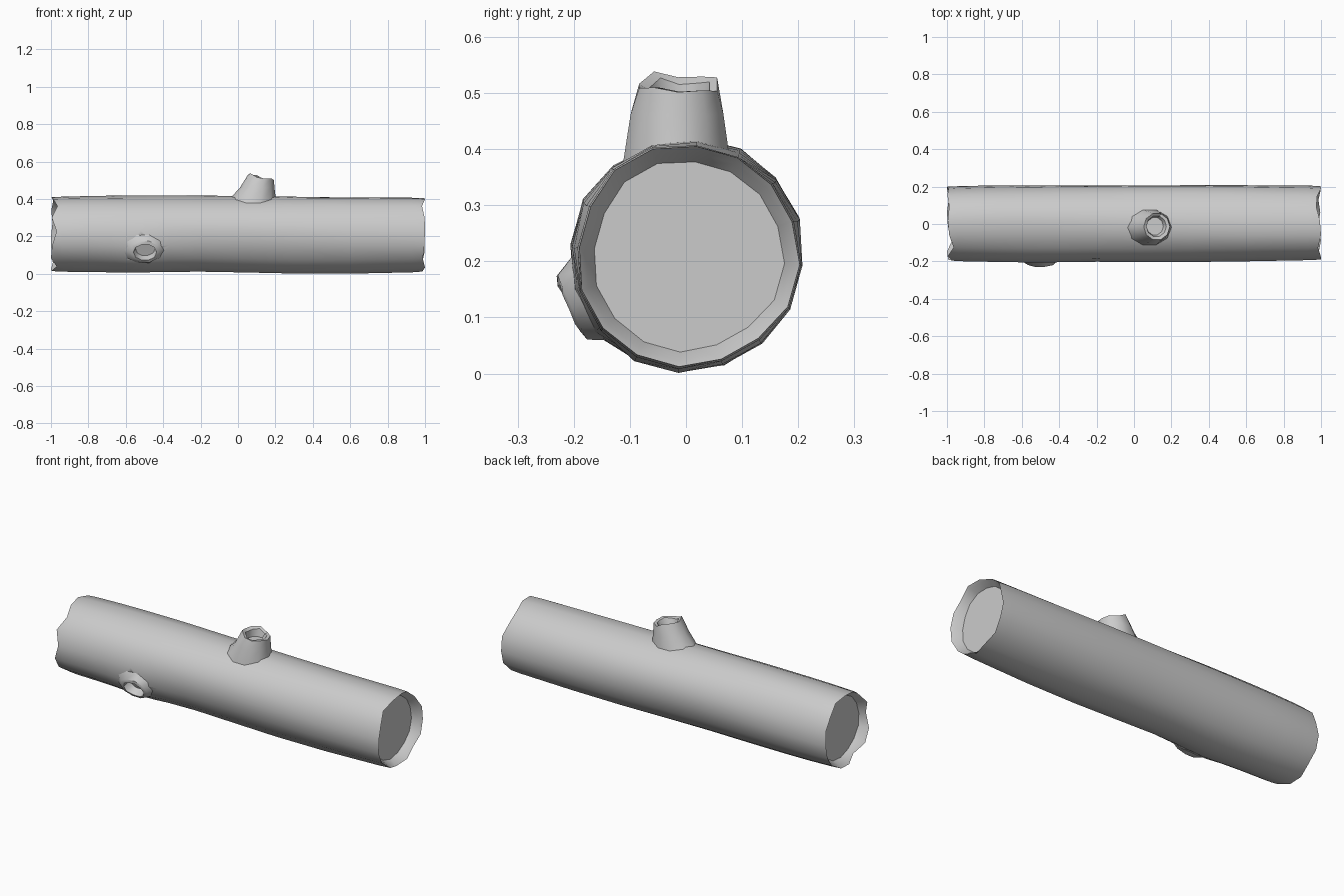
import bpy, math
from mathutils import Vector

if "Cube" in bpy.data.objects:
    bpy.data.objects.remove(bpy.data.objects["Cube"])

SIDES = 16
KNOT_ANGLE = math.radians(205)          # around +x, measured from +y towards +z
KNOT_DIR = Vector((0, math.cos(KNOT_ANGLE), math.sin(KNOT_ANGLE)))


def make(name, verts, faces):
    mesh = bpy.data.meshes.new(name)
    mesh.from_pydata(verts, [], faces)
    mesh.validate()
    obj = bpy.data.objects.new(name, mesh)
    bpy.context.collection.objects.link(obj)
    bpy.ops.object.select_all(action='DESELECT')
    obj.select_set(True)
    bpy.context.view_layer.objects.active = obj
    bpy.ops.object.mode_set(mode='EDIT')
    bpy.ops.mesh.select_all(action='SELECT')
    bpy.ops.mesh.normals_make_consistent(inside=False)
    bpy.ops.object.mode_set(mode='OBJECT')
    bpy.ops.object.shade_smooth_by_angle(angle=math.radians(42))
    return obj


def loft(name, rings):
    """Skin a list of equal rings and cap both ends."""
    n = len(rings[0])
    verts = [p for ring in rings for p in ring]
    faces = [(k * n + i, k * n + (i + 1) % n, (k + 1) * n + (i + 1) % n, (k + 1) * n + i)
             for k in range(len(rings) - 1) for i in range(n)]
    faces += [tuple(range(n))[::-1], tuple(range((len(rings) - 1) * n, len(rings) * n))]
    return make(name, verts, faces)


def trunk_ring(x, radius, jag=None, inward=0):
    ring = []
    for i in range(SIDES):
        a = 2 * math.pi * (i - 0.2) / SIDES
        px = x + (inward * jag[i] if jag else 0)
        # slight irregularity plus the swelling around the knot
        r = radius + 0.003 * math.sin(3 * a + 2 * x) + 0.002 * math.sin(5 * a - 3 * x)
        da = math.atan2(math.sin(a - KNOT_ANGLE - 0.25), math.cos(a - KNOT_ANGLE - 0.25))
        r += 0.017 * math.exp(-((x + 0.52) / 0.15) ** 2 - (da / 0.6) ** 2)
        zc = 0.212 + 0.003 * math.sin(4 * x + 2.6) - 0.003 * x
        ring.append((px, 0.003 + r * math.cos(a), zc + r * math.sin(a)))
    return ring


# Trunk with ragged bark rims and recessed ends
left_jag = [0, .008, .002, .012, .004, .012, .035, .004, .03, .006, .0, .03, .005, 0, .01, .002]
right_jag = [.004, 0, .02, .025, .006, 0, .016, .002, 0, .004, .012, 0, .016, .004, .014, .002]
rings = [trunk_ring(-0.945, 0.172), trunk_ring(-0.985, 0.186, left_jag, 1),
         trunk_ring(-1.0, 0.198, left_jag, 1)]
for x, r in ((-0.94, .201), (-0.8, .204), (-0.68, .205), (-0.6, .205), (-0.52, .205), (-0.44, .205),
             (-0.36, .205), (-0.2, .204), (0.05, .205), (0.3, .206), (0.6, .204), (0.93, .2)):
    rings.append(trunk_ring(x, r))
rings += [trunk_ring(1.0, 0.197, right_jag, -1), trunk_ring(0.985, 0.186, right_jag, -1),
          trunk_ring(0.945, 0.17)]
trunk = loft("trunk", rings)


def stub(name, axis, levels, n=10):
    """Hollow branch stub. Level: centre x, side offset, x radius, side radius,
    height from trunk axis (None follows the trunk), slope along x, raggedness."""
    side = axis.cross(Vector((1, 0, 0)))
    out = []
    for cx, cs, rx, rs, h, slope, rag in levels:
        ring = []
        for i in range(n):
            a = 2 * math.pi * i / n
            u, v = rx * math.cos(a), cs + rs * math.sin(a)
            height = math.sqrt(0.2 ** 2 - v * v) - 0.008 if h is None else h + slope * u
            height += rag * (math.sin(2.3 * i) + 0.5 * math.cos(4.1 * i))
            ring.append(Vector((cx + u, 0, 0.212)) + side * v + axis * height)
        out.append(ring)
    return loft(name, out)


# Broken branch on top (side axis is +y here)
stub("broken_branch", Vector((0, 0, 1)), [
    (0.08, -0.018, 0.122, 0.100, None, 0, 0),
    (0.103, -0.016, 0.092, 0.087, 0.25, 0.0, 0),
    (0.122, -0.014, 0.070, 0.073, 0.304, -0.25, 0.006),
    (0.120, -0.012, 0.053, 0.057, 0.298, -0.2, 0.006),
    (0.112, -0.012, 0.045, 0.048, 0.265, 0, 0)])

# Low hollow knot on the front
stub("hollow_knot", KNOT_DIR, [
    (-0.51, 0.0, 0.125, 0.095, None, 0, 0),
    (-0.50, 0.0, 0.083, 0.066, 0.224, 0, 0.001),
    (-0.497, 0.0, 0.062, 0.048, 0.229, 0, 0.002),
    (-0.497, 0.0, 0.050, 0.039, 0.175, 0, 0)])

# Hole cut in the trunk behind the knot
side = KNOT_DIR.cross(Vector((1, 0, 0)))
cut = [[Vector((-0.497 + 0.066 * math.cos(i * math.pi / 5), 0, 0.212)) + KNOT_DIR * h
        + side * 0.052 * math.sin(i * math.pi / 5) for i in range(10)] for h in (0.165, 0.3)]
cutter = loft("knot_cutter", cut)
cutter.hide_render = True
cutter.display_type = 'WIRE'
mod = trunk.modifiers.new("knot_hole", 'BOOLEAN')
mod.operation = 'DIFFERENCE'
mod.solver = 'EXACT'
mod.object = cutter
bpy.context.view_layer.objects.active = trunk
bpy.ops.object.modifier_apply(modifier=mod.name)
bpy.data.objects.remove(cutter)
